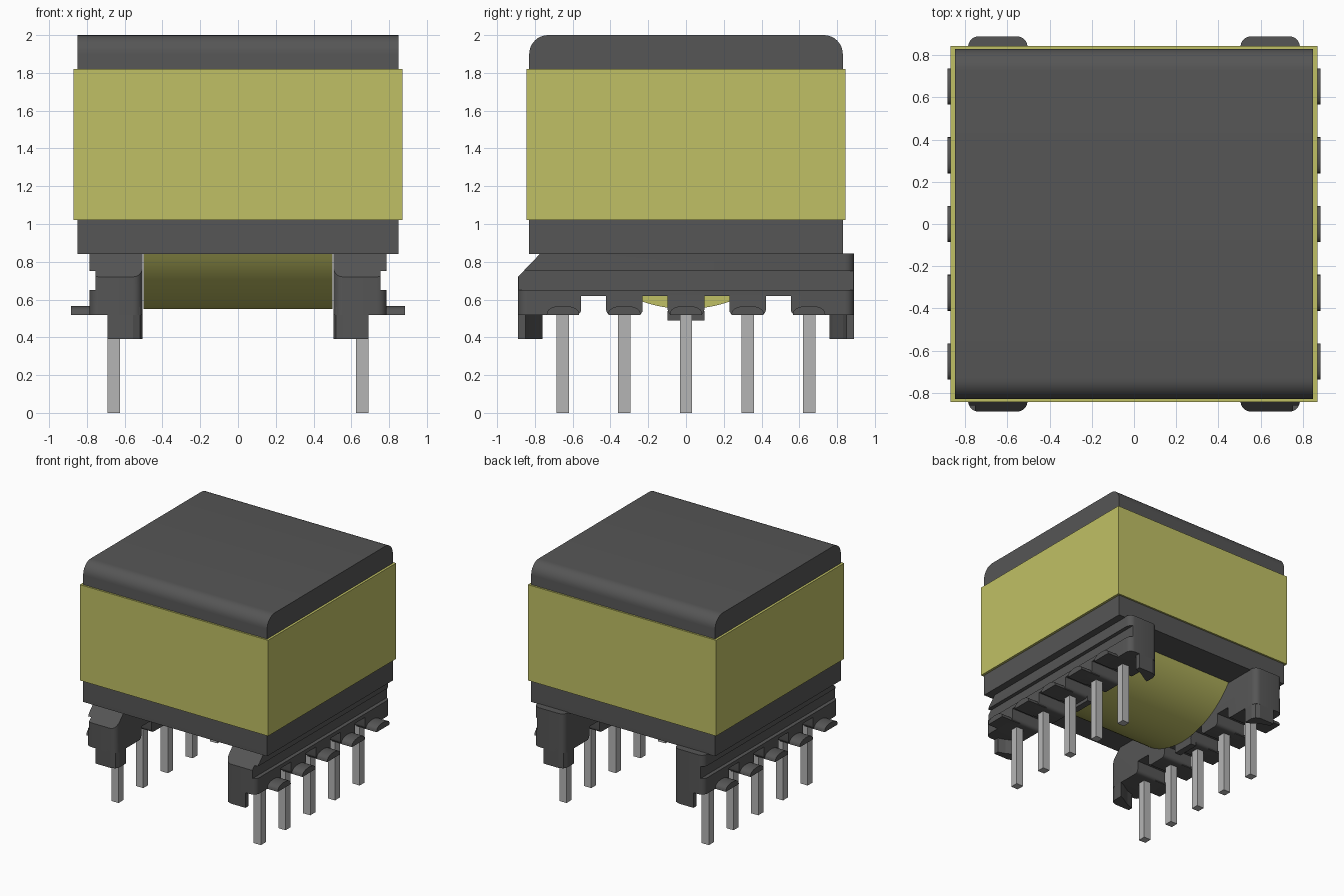
import bpy, bmesh, math
from mathutils import Vector

cube = bpy.data.objects.get("Cube")
if cube:
    bpy.data.objects.remove(cube, do_unlink=True)


def material(name, rgb, rough=0.6):
    m = bpy.data.materials.new(name)
    m.use_nodes = True
    m.diffuse_color = (*rgb, 1)
    bsdf = m.node_tree.nodes["Principled BSDF"]
    bsdf.inputs["Base Color"].default_value = (*rgb, 1)
    bsdf.inputs["Roughness"].default_value = rough
    return m


DARK = material("dark grey", (0.092, 0.092, 0.092))
YELLOW = material("tape yellow", (0.53, 0.53, 0.13))
TIN = material("pin grey", (0.46, 0.46, 0.46))


def prism(name, pts, axis, lo, hi, mat, smooth=False, round_edges=None, radius=0.05):
    """Extrude a closed profile along x (pts are y, z) or along z (pts are x, y)."""
    bm = bmesh.new()
    place = (lambda a, b: (lo, a, b)) if axis == "x" else (lambda a, b: (a, b, lo))
    face = bm.faces.new([bm.verts.new(place(a, b)) for a, b in pts])
    geom = bmesh.ops.extrude_face_region(bm, geom=[face])["geom"]
    step = Vector((hi - lo, 0, 0)) if axis == "x" else Vector((0, 0, hi - lo))
    bmesh.ops.translate(bm, vec=step, verts=[v for v in geom if isinstance(v, bmesh.types.BMVert)])
    bmesh.ops.recalc_face_normals(bm, faces=bm.faces)
    if round_edges:
        bmesh.ops.bevel(bm, geom=[e for e in bm.edges if round_edges(e)], offset=radius,
                        segments=5, profile=0.5, affect="EDGES")
    bmesh.ops.recalc_face_normals(bm, faces=bm.faces)
    mesh = bpy.data.meshes.new(name)
    bm.to_mesh(mesh)
    bm.free()
    ob = bpy.data.objects.new(name, mesh)
    bpy.context.collection.objects.link(ob)
    mesh.materials.append(mat)
    if smooth:
        bpy.ops.object.select_all(action="DESELECT")
        ob.select_set(True)
        bpy.context.view_layer.objects.active = ob
        bpy.ops.object.shade_smooth_by_angle(angle=math.radians(30))
    return ob


def box(name, x0, x1, y0, y1, z0, z1, mat):
    return prism(name, [(x0, y0), (x1, y0), (x1, y1), (x0, y1)], "z", z0, z1, mat)


def arc(cy, cz, r, a0, a1, n):
    return [(cy + r * math.cos(math.radians(a0 + (a1 - a0) * i / n)),
             cz + r * math.sin(math.radians(a0 + (a1 - a0) * i / n))) for i in range(n + 1)]


# Core block with two rounded top edges, and the tape around it
core = [(-0.83, 0.84), (0.83, 0.84)] + arc(0.73, 1.9, 0.1, 0, 90, 8) + arc(-0.73, 1.9, 0.1, 90, 180, 8)
prism("core", core, "x", -0.85, 0.85, DARK, smooth=True)
box("tape_wrap", -0.87, 0.87, -0.845, 0.845, 1.02, 1.82, YELLOW)

# Winding bulging below the core
prism("winding", arc(0, 1.25, 0.7, 215, 325, 32), "x", -0.5, 0.5, YELLOW, smooth=True)

PINS = [-0.652, -0.326, 0, 0.326, 0.652]
TOOTH, NOTCH, BOTTOM, R = 0.097, 0.62, 0.517, 0.03

# Toothed underside of a rail, walked from front to back
rail = [(-0.77, 0.845), (-0.89, 0.72), (-0.89, BOTTOM)]
for i, y in enumerate(PINS):
    if i > 0:
        rail += [(y - TOOTH, NOTCH)] + arc(y - TOOTH + R, BOTTOM + R, R, 180, 270, 4)
    if i < 4:
        rail += arc(y + TOOTH - R, BOTTOM + R, R, 270, 360, 4) + [(y + TOOTH, NOTCH)]
rail += [(0.89, BOTTOM), (0.89, 0.845)]


def end_corner(e):
    a, b = (v.co for v in e.verts)
    return abs(a.x - b.x) < 1e-4 and abs(a.y - b.y) < 1e-4 and abs(abs(a.y) - 0.89) < 1e-4


for side, s in (("right", -1), ("left", 1)):
    # Pin rail with rounded end corners and a groove along its outer side
    body = prism(side + "_rail", rail, "x", s * 0.505, s * 0.787, DARK,
                 smooth=True, round_edges=end_corner, radius=0.05)
    cutter = box(side + "_groove_cutter", *sorted((s * 0.755, s * 0.9)), -1, 1, 0.65, 0.75, DARK)
    cutter.hide_render = True
    cutter.hide_viewport = True
    cut = body.modifiers.new("groove", "BOOLEAN")
    cut.operation = "DIFFERENCE"
    cut.solver = "EXACT"
    cut.object = cutter

    # Stand-off feet, hollowed towards the end pins
    plan = [(0.505, 0.76), (0.54, 0.775), (0.58, 0.80), (0.63, 0.83), (0.692, 0.85),
            (0.692, 0.89), (0.555, 0.89), (0.52, 0.875), (0.505, 0.84)]
    for end, t in (("front", -1), ("back", 1)):
        prism(f"{side}_{end}_foot", [(s * x, t * y) for x, y in plan], "z", 0.39, 0.56, DARK)

    # Stop under the middle tooth
    box(side + "_middle_stop", *sorted((s * 0.505, s * 0.56)), -TOOTH, TOOTH, 0.49, 0.54, DARK)

    for n, y in enumerate(PINS, 1):
        # Square pin
        box(f"{side}_pin_{n}", s * 0.658 - 0.033, s * 0.658 + 0.033,
            y - 0.033, y + 0.033, 0.0, 0.55, TIN)
        # Domed wire ledge
        dome = [(y + 0.086 * math.cos(a), 0.517 + 0.05 * math.sin(a) ** 0.7)
                for a in [math.pi * k / 12 for k in range(1, 12)]]
        prism(f"{side}_ledge_{n}", [(y + 0.086, 0.517)] + dome + [(y - 0.086, 0.517)], "x",
              s * 0.7, s * 0.885, DARK, smooth=True)
